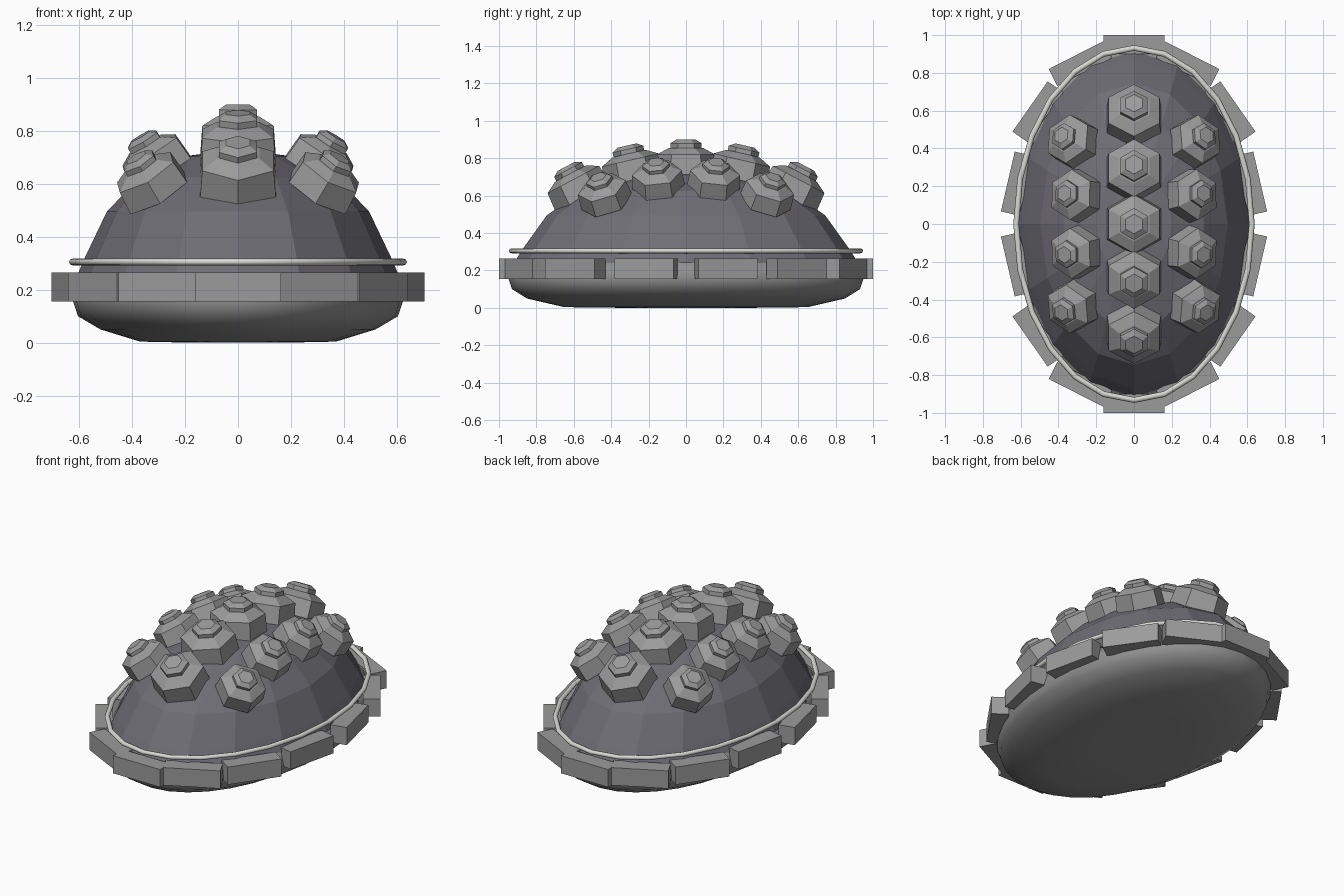
import bpy, bmesh, math
from mathutils import Vector, Matrix

if "Cube" in bpy.data.objects:
    bpy.data.objects.remove(bpy.data.objects["Cube"])


def material(name, rgb):
    m = bpy.data.materials.new(name)
    m.diffuse_color = (*rgb, 1)
    m.use_nodes = True
    m.node_tree.nodes["Principled BSDF"].inputs["Base Color"].default_value = m.diffuse_color
    return m


SHELL = material("dark slate shell", (0.16, 0.155, 0.18))
HORN = material("mid grey horn", (0.33, 0.33, 0.33))
BELLY = material("belly grey", (0.28, 0.28, 0.28))
TRIM = material("pale trim", (0.68, 0.68, 0.65))


def finish(bm, name, mat, smooth=False):
    bmesh.ops.recalc_face_normals(bm, faces=bm.faces)
    for f in bm.faces:
        f.smooth = smooth
    me = bpy.data.meshes.new(name)
    bm.to_mesh(me)
    bm.free()
    me.materials.append(mat)
    ob = bpy.data.objects.new(name, me)
    bpy.context.collection.objects.link(ob)
    return ob


def loft(rows, seg, phase=0.0, wrap=False):
    """Stack elliptical rings given as (rx, ry, z)."""
    bm = bmesh.new()
    rings = []
    for rx, ry, z in rows:
        angles = [phase + 2 * math.pi * i / seg for i in range(seg)]
        rings.append([bm.verts.new((rx * math.cos(a), ry * math.sin(a), z)) for a in angles])
    pairs = list(zip(rings, rings[1:]))
    if wrap:
        pairs.append((rings[-1], rings[0]))
    for lo, hi in pairs:
        for i in range(seg):
            j = (i + 1) % seg
            bm.faces.new((lo[i], lo[j], hi[j], hi[i]))
    if not wrap:
        bm.faces.new(rings[0][::-1])
        bm.faces.new(rings[-1])
    return bm


# Faceted dome
dome = [(0.99, 0.24), (0.935, 0.32), (0.80, 0.495), (0.60, 0.625), (0.32, 0.705), (0.02, 0.73)]
finish(loft([(0.62 * r, 0.93 * r, z) for r, z in dome], 16), "shell_dome", SHELL)

# Smooth rounded belly
belly = [(0.18, 0.32, 0.0), (0.37, 0.65, 0.004), (0.52, 0.85, 0.05), (0.605, 0.93, 0.10),
         (0.625, 0.95, 0.16), (0.60, 0.92, 0.25)]
finish(loft(belly, 32), "belly", BELLY, True)

# Thin pale ring round the dome
ring = []
for k in range(8):
    a = 2 * math.pi * k / 8
    ring.append((0.624 + 0.015 * math.cos(a), 0.932 + 0.015 * math.sin(a + math.pi / 2),
                 0.305 + 0.013 * math.sin(a)))
finish(loft(ring, 24, wrap=True), "trim_ring", TRIM, True)


# Rim plates: outer face centre and facing angle, mirrored to every quadrant
def plate(x, y, angle, index):
    a = math.radians(angle)
    n = Vector((math.cos(a), math.sin(a), 0))
    bm = bmesh.new()
    mat = (Matrix.Translation(Vector((x, y, 0.21)) - n * 0.05)
           @ Matrix.Rotation(a, 4, 'Z') @ Matrix.Diagonal((0.10, 0.325, 0.11, 1)))
    bmesh.ops.create_cube(bm, size=1, matrix=mat)
    finish(bm, f"rim_plate_{index}", HORN)


count = 0
for x, y, ang in [(0.668, 0.225, 13), (0.55, 0.622, 35), (0.307, 0.894, 63)]:
    for sx in (1, -1):
        for sy in (1, -1):
            a = math.radians(ang)
            facing = math.degrees(math.atan2(sy * math.sin(a), sx * math.cos(a)))
            count += 1
            plate(sx * x, sy * y, facing, count)
for sy in (1, -1):
    count += 1
    plate(0, sy * 1.0, 90 * sy, count)

# Stepped hexagonal horns: tip position, leaning axis, scale
HORN_PROFILE = [(0.165, -0.19), (0.156, -0.08), (0.094, -0.046), (0.084, -0.044),
                (0.084, -0.02), (0.052, 0.0)]


def horn(tip, lean_x, lean_y, scale, name):
    axis = Vector((math.tan(math.radians(lean_x)), math.tan(math.radians(lean_y)), 1))
    bm = loft([(r, r, z) for r, z in HORN_PROFILE], 6, math.pi / 6)
    rot = Vector((0, 0, 1)).rotation_difference(axis.normalized()).to_matrix().to_4x4()
    bm.transform(Matrix.Translation(tip) @ rot @ Matrix.Scale(scale, 4))
    finish(bm, name, HORN)


horn((0, 0, 0.90), 0, 0, 1, "centre_horn")
for s, end in ((-1, "front"), (1, "back")):
    horn((0, s * 0.315, 0.868), 0, s * 13, 1, f"centre_horn_{end}_inner")
    horn((0, s * 0.64, 0.757), 0, s * 28, 1, f"centre_horn_{end}_outer")
    for t, side in ((-1, "left"), (1, "right")):
        horn((t * 0.37, s * 0.163, 0.78), t * 31, s * 7, 0.86, f"{side}_horn_{end}_inner")
        horn((t * 0.385, s * 0.47, 0.70), t * 31, s * 19, 0.86, f"{side}_horn_{end}_outer")
